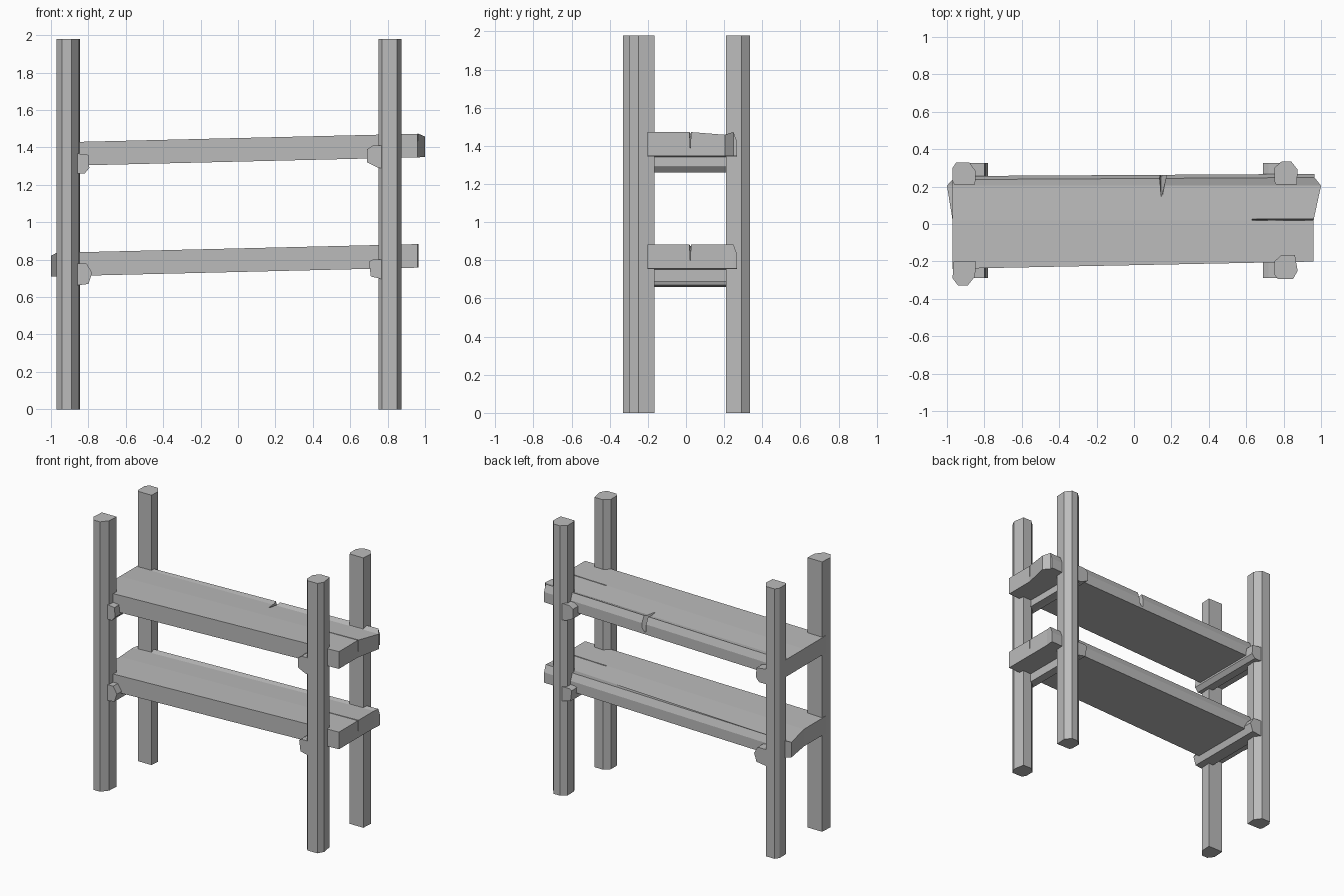
import bpy
import bmesh

cube = bpy.data.objects.get("Cube")
if cube:
    bpy.data.objects.remove(cube, do_unlink=True)

wood = bpy.data.materials.new("weathered grey wood")
wood.use_nodes = True
grey = (0.5, 0.5, 0.5, 1)
wood.diffuse_color = grey
wood.node_tree.nodes["Principled BSDF"].inputs["Base Color"].default_value = grey


def loft(name, rings):
    """Skin matching closed rings and cap both ends."""
    bm = bmesh.new()
    loops = [[bm.verts.new(p) for p in ring] for ring in rings]
    for a, b in zip(loops, loops[1:]):
        for i in range(len(a)):
            j = (i + 1) % len(a)
            bm.faces.new((a[i], a[j], b[j], b[i]))
    bm.faces.new(loops[0])
    bm.faces.new(loops[-1])
    bmesh.ops.recalc_face_normals(bm, faces=bm.faces)
    mesh = bpy.data.meshes.new(name)
    bm.to_mesh(mesh)
    bm.free()
    obj = bpy.data.objects.new(name, mesh)
    bpy.context.collection.objects.link(obj)
    mesh.materials.append(wood)
    return obj


def carve(obj, rings):
    """Cut a crack out of a plank, then discard the cutter."""
    cutter = loft("crack_cutter", rings)
    cutter.hide_render = True
    mod = obj.modifiers.new("crack", 'BOOLEAN')
    mod.operation = 'DIFFERENCE'
    mod.solver = 'EXACT'
    mod.object = cutter
    bpy.context.view_layer.objects.active = obj
    bpy.ops.object.modifier_apply(modifier=mod.name)
    bpy.data.objects.remove(cutter, do_unlink=True)


# Rough-hewn posts: faceted outlines drawn upward
posts = {
    "front_right_post": [(-.97, -.29), (-.94, -.33), (-.89, -.33), (-.85, -.28),
                         (-.845, -.2), (-.965, -.2)],
    "back_right_post": [(-.97, .23), (-.96, .21), (-.85, .21), (-.845, .28),
                        (-.88, .33), (-.95, .33), (-.97, .3)],
    "front_left_post": [(.75, -.27), (.77, -.295), (.85, -.295), (.875, -.25),
                        (.86, -.165), (.79, -.165), (.75, -.2)],
    "back_left_post": [(.75, .23), (.76, .21), (.87, .21), (.875, .29),
                       (.84, .335), (.79, .335), (.75, .3)],
}
for name, outline in posts.items():
    loft(name, [[(x, y, z) for x, y in outline] for z in (0, 1.98)])

# Crossbeams: faceted sections running front to back
beams = {
    "upper_right_beam": [(-.88, 1.37), (-.8, 1.36), (-.795, 1.29), (-.82, 1.26), (-.88, 1.26)],
    "lower_right_beam": [(-.88, .78), (-.81, .78), (-.78, .73), (-.8, .67), (-.88, .66)],
    "upper_left_beam": [(.69, 1.39), (.72, 1.41), (.79, 1.41), (.795, 1.29), (.75, 1.29), (.69, 1.32)],
    "lower_left_beam": [(.7, .79), (.72, .8), (.795, .8), (.795, .69), (.71, .71)],
}
for name, section in beams.items():
    loft(name, [[(x, y, z) for x, z in section] for y in (-.29, .325)])


# Tilted planks with one splayed end and a pointed back edge
def plank(name, height, left_tip, right_tip):
    half = .063

    def point(x, y, skew, dz):
        return (x, y + skew * x, height + .024 * x + dz)

    rows = [(-.22, .02, -.97, .96, half), (.02, 0, -.97, .96, half),
            (.205, 0, right_tip, left_tip, half * .75),
            (.262, .006, -.965, .965, .012)]
    rings = []
    for y, skew, x0, x1, tip in rows:
        drop0 = tip if right_tip < -.97 else half
        drop1 = tip if left_tip > .96 else half
        if y > .25:
            drop0 = drop1 = tip
        rings.append([point(x0, y, skew, -half), point(x1, y, skew, -half),
                      point(x1, y, skew, drop1), point(x0, y, skew, drop0)])
    # Full-height row just inside the back edge
    rings.insert(3, [point(x, .243, .006, dz) for x, dz in
                     ((-.97, -half), (.965, -half), (.965, half), (-.97, half))])
    obj = loft(name, rings)
    # Split running in from the end grain
    carve(obj, [[(.6, y, height + .075) for y in (.018, .026)] + [(.6, .022, height + .065)],
                [(1.05, y, height + .12) for y in (.016, .028)] + [(1.05, .022, height - .015)]])
    return obj


upper = plank("upper_shelf_plank", 1.387, 1.0, -.97)
plank("lower_shelf_plank", .797, .96, -1.0)

# Chipped notch in the back edge of the upper plank
carve(upper, [[(.13, .3, z), (.18, .3, z), (.145, y, z)]
              for z, y in ((1.345, .25), (1.48, .11))])
